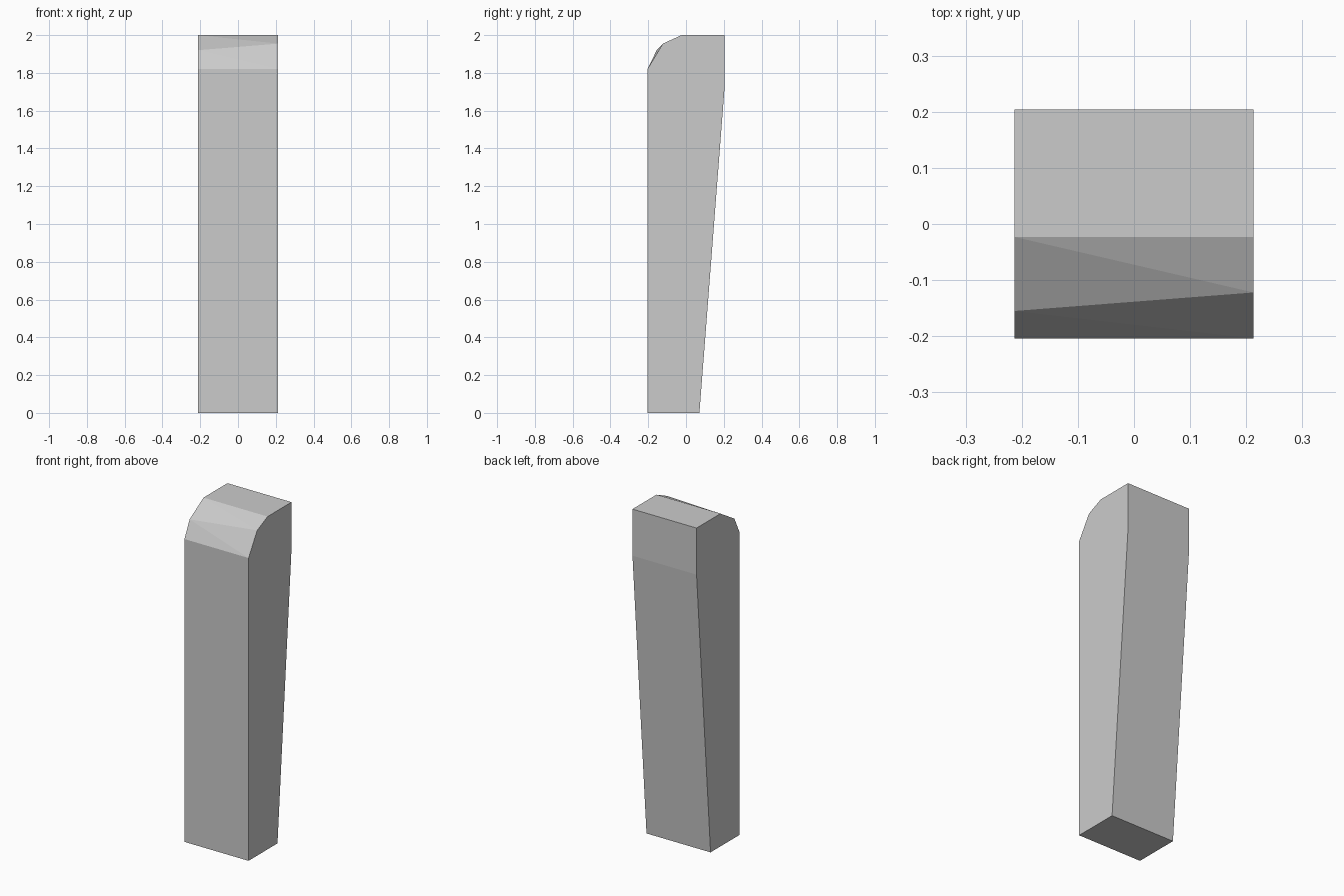
import bpy
import bmesh

if "Cube" in bpy.data.objects:
    bpy.data.objects.remove(bpy.data.objects["Cube"])

HALF_WIDTH = 0.213


def side_profile(shoulder):
    """Side outline (y, z), from the front bottom edge up and round to the back."""
    return [(-0.204, 0), (-0.204, 1.82), shoulder, (-0.023, 2.0),
            (0.204, 2.0), (0.204, 1.72), (0.071, 0)]


bm = bmesh.new()

# Two side outlines; the worn front shoulder sits at a different height on each
left = [bm.verts.new((-HALF_WIDTH, y, z)) for y, z in side_profile((-0.155, 1.92))]
right = [bm.verts.new((HALF_WIDTH, y, z)) for y, z in side_profile((-0.122, 1.955))]
bm.faces.new(left)
bm.faces.new(right)

# Skin between the outlines; the two twisted shoulder strips are split in triangles
count = len(left)
for i in range(count):
    j = (i + 1) % count
    if i in (1, 2):
        bm.faces.new((left[i], right[i], left[j]))
        bm.faces.new((right[i], right[j], left[j]))
    else:
        bm.faces.new((left[i], right[i], right[j], left[j]))

# Lower shoulder strip: diagonal runs from the left shoulder to the right front edge
bmesh.ops.recalc_face_normals(bm, faces=bm.faces)

mesh = bpy.data.meshes.new("tapered_post")
bm.to_mesh(mesh)
bm.free()
post = bpy.data.objects.new("tapered_post", mesh)
bpy.context.collection.objects.link(post)
